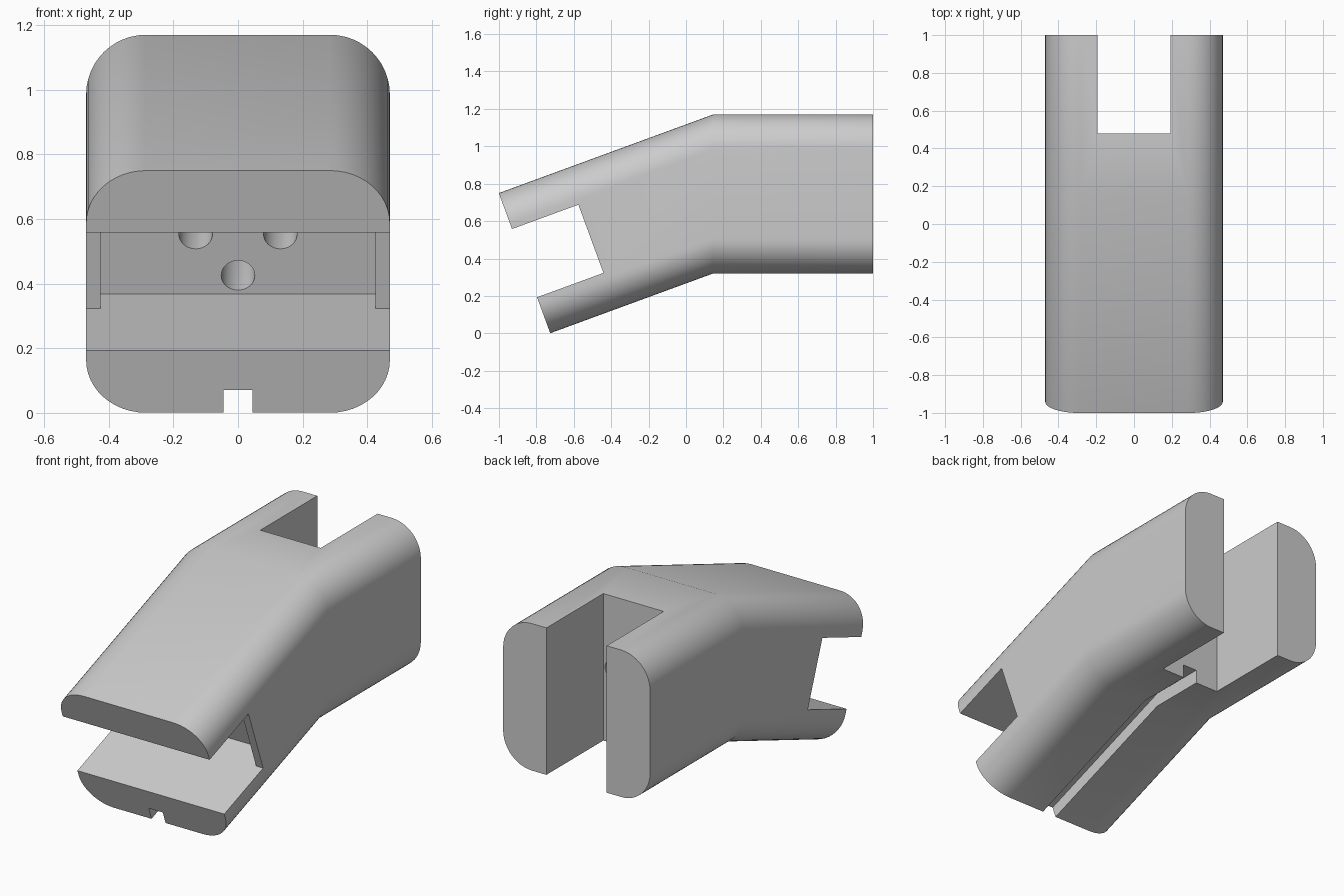
import bpy, bmesh, math

if "Cube" in bpy.data.objects:
    bpy.data.objects.remove(bpy.data.objects["Cube"])

BEND_Y, MID_Z, HALF_H, HALF_W, RADIUS = 0.145, 0.745, 0.425, 0.47, 0.185
ANGLE = math.radians(20.14)
FRONT = 1.074          # distance from bend to the square-cut front end
COS, SIN = math.cos(ANGLE), math.sin(ANGLE)

grey = bpy.data.materials.new("plain grey")
grey.diffuse_color = (0.6, 0.6, 0.6, 1)
grey.use_nodes = True
grey.node_tree.nodes["Principled BSDF"].inputs["Base Color"].default_value = grey.diffuse_color


def leg(dist):
    """Station on the sloping leg, square to its axis."""
    def place(x, z):
        t = dist + (z - MID_Z) * SIN
        return (x, BEND_Y - t * COS, z - t * SIN)
    return place


def straight(y):
    """Station on the level part."""
    return lambda x, z: (x, y, z)


def sweep(name, profile, stations):
    """Carry an x-z profile through the stations and cap both ends."""
    bm = bmesh.new()
    rings = [[bm.verts.new(s(x, z)) for x, z in profile] for s in stations]
    n = len(profile)
    for a, b in zip(rings, rings[1:]):
        for i in range(n):
            j = (i + 1) % n
            bm.faces.new((a[i], a[j], b[j], b[i]))
    bm.faces.new(rings[0])
    bm.faces.new(rings[-1])
    bmesh.ops.recalc_face_normals(bm, faces=bm.faces)
    mesh = bpy.data.meshes.new(name)
    bm.to_mesh(mesh)
    bm.free()
    obj = bpy.data.objects.new(name, mesh)
    bpy.context.collection.objects.link(obj)
    return obj


def rect(w, z0, z1):
    return [(-w, z0), (w, z0), (w, z1), (-w, z1)]


def circle(cx, cz, r, n=32):
    return [(cx + r * math.cos(2 * math.pi * i / n),
             cz + r * math.sin(2 * math.pi * i / n)) for i in range(n)]


def rounded(w, h, r, steps=12):
    pts = []
    for q, (sx, sz) in enumerate([(1, 1), (-1, 1), (-1, -1), (1, -1)]):
        for i in range(steps + 1):
            a = math.pi / 2 * (q + i / steps)
            pts.append((sx * (w - r) + r * math.cos(a),
                        MID_Z + sz * (h - r) + r * math.sin(a)))
    return pts


# bent body with rounded corners
bend = straight(BEND_Y)
body = sweep("bent_body", rounded(HALF_W, HALF_H, RADIUS),
             [leg(FRONT), bend, straight(1.0)])
body.data.materials.append(grey)

bottom = MID_Z - HALF_H
mouth = (MID_Z - 0.207, MID_Z + 0.207)
cutters = [
    # open front mouth and the deeper pocket behind its side lips
    sweep("mouth_cutter", rect(0.6, *mouth), [leg(FRONT + 0.1), leg(FRONT - 0.378)]),
    sweep("pocket_cutter", rect(0.425, *mouth), [leg(FRONT + 0.05), leg(FRONT - 0.51)]),
    # rear slot
    sweep("rear_slot_cutter", rect(0.193, 0.1, 1.4), [straight(0.48), straight(1.1)]),
    # groove along the underside
    sweep("groove_cutter", rect(0.045, bottom - 0.1, bottom + 0.08),
          [leg(FRONT + 0.1), bend, straight(0.7)]),
]
# three bent channels from pocket to rear slot
for x, z in [(-0.131, 0.748), (0.131, 0.748), (0, 0.603)]:
    cutters.append(sweep("channel_cutter", circle(x, z, 0.052),
                         [leg(FRONT - 0.45), bend, straight(0.6)]))

bpy.context.view_layer.objects.active = body
body.select_set(True)
for c in cutters:
    mod = body.modifiers.new(c.name, 'BOOLEAN')
    mod.operation, mod.solver, mod.object = 'DIFFERENCE', 'EXACT', c
    bpy.ops.object.modifier_apply(modifier=mod.name)
    bpy.data.objects.remove(c)

bpy.ops.object.shade_smooth_by_angle(angle=math.radians(30))
